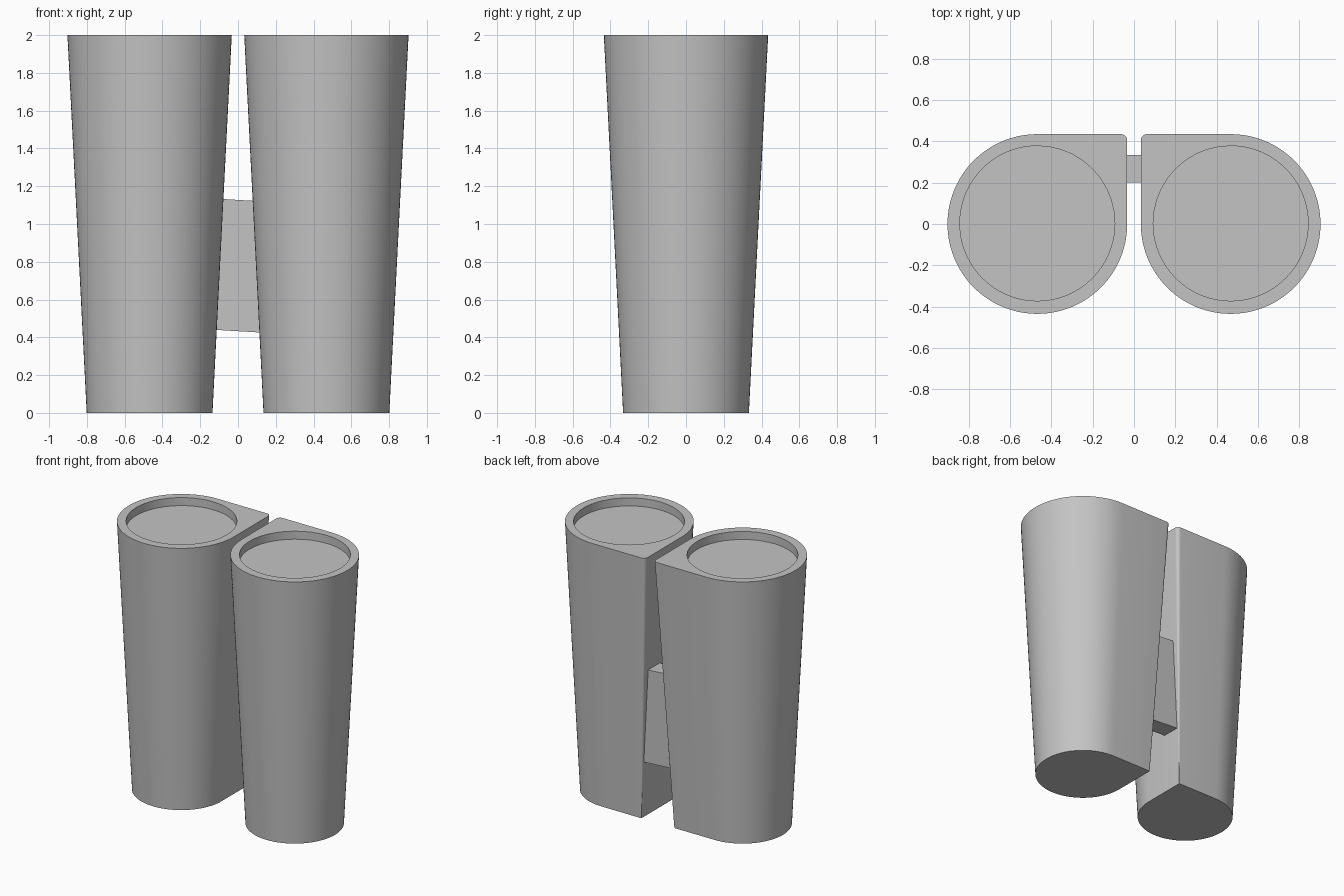
import bpy, bmesh
from math import sin, cos, pi

cube = bpy.data.objects.get("Cube")
if cube:
    bpy.data.objects.remove(cube, do_unlink=True)

HEIGHT = 2.0
CENTRE = 0.468
RIM_R, BASE_R = 0.435, 0.333
WELL_R, WELL_DEPTH = 0.375, 0.06

grey = bpy.data.materials.new("plain grey")
grey.use_nodes = True
colour = (0.55, 0.55, 0.55, 1)
grey.diffuse_color = colour
grey.node_tree.nodes["Principled BSDF"].inputs["Base Color"].default_value = colour


def finish(name, bm, smooth):
    bmesh.ops.recalc_face_normals(bm, faces=bm.faces)
    mesh = bpy.data.meshes.new(name)
    bm.to_mesh(mesh)
    bm.free()
    mesh.materials.append(grey)
    obj = bpy.data.objects.new(name, mesh)
    bpy.context.collection.objects.link(obj)
    if smooth:
        bpy.ops.object.select_all(action='DESELECT')
        bpy.context.view_layer.objects.active = obj
        obj.select_set(True)
        bpy.ops.object.shade_smooth_by_angle(angle=pi / 6)
    return obj


def arc(cx, cy, r, start, end, steps):
    return [(cx + r * cos(start + (end - start) * i / steps),
             cy + r * sin(start + (end - start) * i / steps)) for i in range(steps + 1)]


def outline(r, fillet):
    # Three quarters of a circle, closed by a rounded square corner
    corner = r - fillet
    return arc(0, 0, r, -pi, pi / 2, 72) + arc(-corner, corner, fillet, pi / 2, pi, 8)


def build_tube(name, side):
    bm = bmesh.new()

    def ring(points, z):
        return [bm.verts.new((side * (CENTRE + x), y, z)) for x, y in points]

    def bridge(a, b):
        for i in range(len(a)):
            j = (i + 1) % len(a)
            bm.faces.new((a[i], a[j], b[j], b[i]))

    base = ring(outline(BASE_R, 0.004), 0)
    rim = ring(outline(RIM_R, 0.03), HEIGHT)
    # The well ring has as many points as the outline, so the rim bridges cleanly
    circle = arc(0, 0.003, WELL_R, -pi, pi / 2, 72) + arc(0, 0.003, WELL_R, pi / 2 + 0.15, pi - 0.15, 8)
    well_top = ring(circle, HEIGHT)
    well_floor = ring(circle, HEIGHT - WELL_DEPTH)
    bm.faces.new(base)
    bridge(base, rim)
    bridge(rim, well_top)
    bridge(well_top, well_floor)
    bm.faces.new(well_floor)
    return finish(name, bm, True)


# Twin tapered tubes with shallow wells
build_tube("left_tube", 1)
build_tube("right_tube", -1)

# Slightly sloping web that joins the tubes near the back
bm = bmesh.new()
bmesh.ops.create_cube(bm, size=1)
for v in bm.verts:
    x = v.co.x * 0.4
    v.co = (x, 0.2675 + v.co.y * 0.135, 0.78 + v.co.z * 0.695 - 0.06 * x)
finish("joining_web", bm, False)
